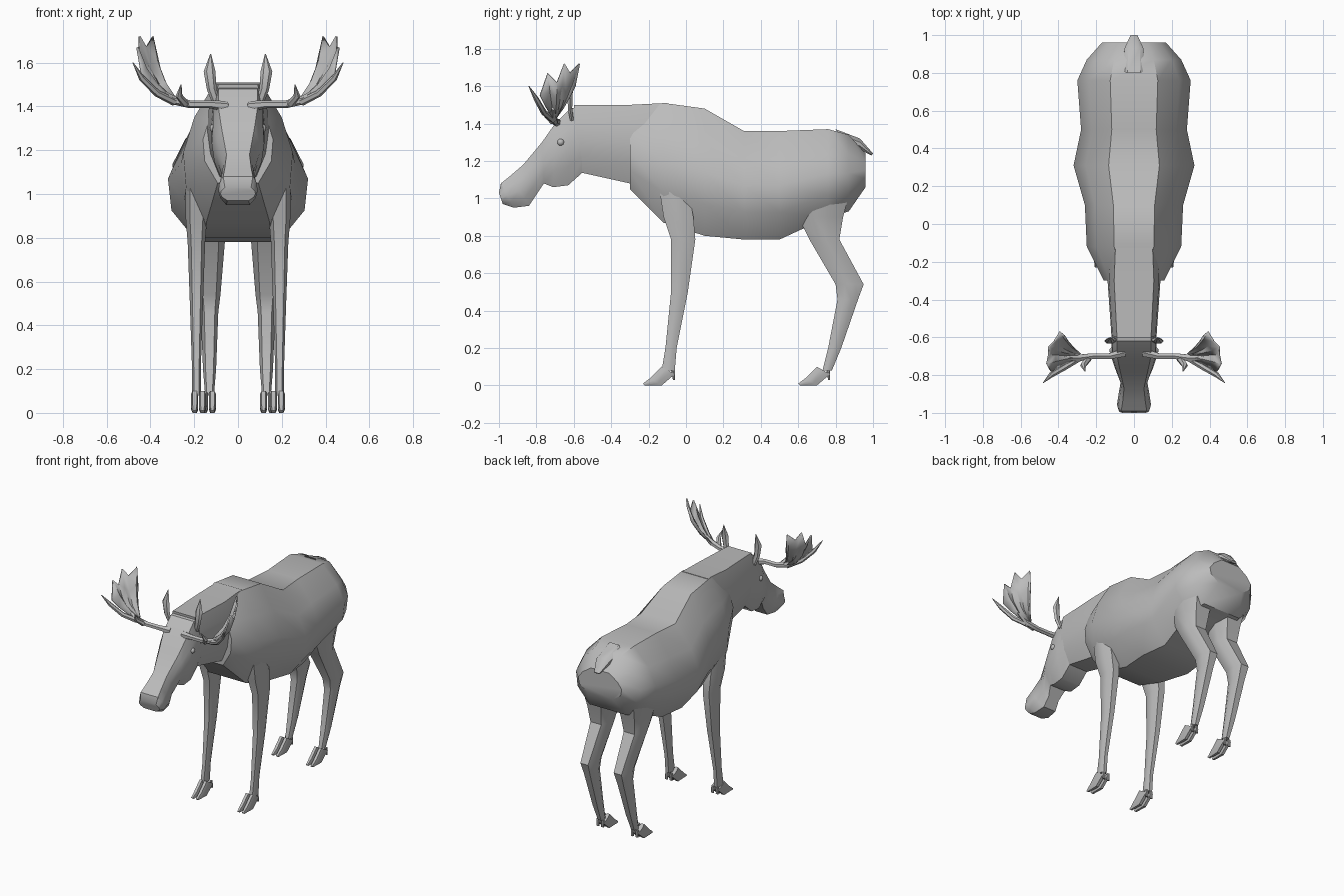
import bpy, bmesh, math
from mathutils import Vector

cube = bpy.data.objects.get("Cube")
if cube:
    bpy.data.objects.remove(cube, do_unlink=True)

GREY = (.5, .5, .5, 1)
hide = bpy.data.materials.new("grey_hide")
hide.use_nodes = True
hide.diffuse_color = GREY
hide.node_tree.nodes["Principled BSDF"].inputs["Base Color"].default_value = GREY

# Half width profiles from the upper edge of a section to its lower edge
BARREL = (.42, .8, 1, .95, .58)
SKULL = (.75, .95, 1, .9, .6)
SHANK = (.6, 1, 1, .6)


def finish(name, bm, mirror=False, thickness=0):
    """Turn a bmesh into a shaded object, mirrored over x if asked."""
    bmesh.ops.recalc_face_normals(bm, faces=bm.faces)
    mesh = bpy.data.meshes.new(name)
    bm.to_mesh(mesh)
    bm.free()
    mesh.materials.append(hide)
    mesh.shade_smooth()
    mesh.set_sharp_from_angle(angle=math.radians(35))
    part = bpy.data.objects.new(name, mesh)
    bpy.context.collection.objects.link(part)
    if thickness:
        solid = part.modifiers.new("thickness", 'SOLIDIFY')
        solid.thickness = thickness
        solid.offset = 0
    if mirror:
        part.modifiers.new("mirror", 'MIRROR')


def skin(bm, rings):
    """Bridge rings of points into a closed tube."""
    loops = [[bm.verts.new(point) for point in ring] for ring in rings]
    for first, second in zip(loops, loops[1:]):
        for i in range(len(first)):
            bm.faces.new((first[i - 1], first[i], second[i], second[i - 1]))
    bm.faces.new(loops[0])
    bm.faces.new(loops[-1])


def loft(bm, rows, shape, centre=0, shift=0):
    """Each row: upper y and z, lower y and z, half width."""
    rings = []
    for upper_y, upper_z, lower_y, lower_z, width in rows:
        upper = Vector((centre, upper_y + shift, upper_z))
        lower = Vector((centre, lower_y + shift, lower_z))
        spine = [upper.lerp(lower, i / (len(shape) - 1)) for i in range(len(shape))]
        reach = [Vector((width * factor, 0, 0)) for factor in shape]
        left = [point + out for point, out in zip(spine, reach)]
        right = [point - out for point, out in zip(spine, reach)]
        rings.append(left + right[::-1])
    skin(bm, rings)


def solid_loft(name, rows, shape):
    bm = bmesh.new()
    loft(bm, rows, shape)
    finish(name, bm)


def leg_pair(name, rows, centre):
    """Each row: front y, back y, height, half width."""
    bm = bmesh.new()
    level = [(front, z, back, z, width) for front, back, z, width in rows]
    loft(bm, level, SHANK, centre)
    finish(name, bm, mirror=True)


def tube(bm, path, sides=6, flatness=1):
    """Each path entry: x, y, z, radius."""
    points = [Vector(entry[:3]) for entry in path]
    rings = []
    for i, point in enumerate(points):
        before = points[max(i - 1, 0)]
        after = points[min(i + 1, len(points) - 1)]
        along = after - before
        across = along.cross(Vector((0, 1, 0))).normalized()
        depth = along.cross(across).normalized() * flatness
        ring = []
        for k in range(sides):
            turn = k * math.tau / sides
            offset = across * math.cos(turn) + depth * math.sin(turn)
            ring.append(point + offset * path[i][3])
        rings.append(ring)
    skin(bm, rings)


# Body from chest to rump: y, top, bottom, half width
body_rows = [
    (-.3, 1.45, 1.05, .16),
    (-.12, 1.51, .87, .25),
    (.1, 1.48, .8, .26),
    (.31, 1.36, .78, .32),
    (.5, 1.36, .78, .28),
    (.76, 1.37, .9, .3),
    (.87, 1.34, .93, .25),
    (.96, 1.24, 1.06, .17),
]
solid_loft("body", [(y, top, y, low, width) for y, top, low, width in body_rows], BARREL)

# Neck and withers
solid_loft("neck", [
    (-.1, 1.51, -.1, 1.1, .13),
    (-.3, 1.5, -.3, 1.08, .14),
    (-.6, 1.5, -.57, 1.14, .12),
], SKULL)

# Head from poll to muzzle
solid_loft("head", [
    (-.56, 1.49, -.54, 1.15, .12),
    (-.62, 1.48, -.63, 1.07, .12),
    (-.7, 1.4, -.71, 1.06, .12),
    (-.77, 1.3, -.76, 1.08, .1),
    (-.87, 1.18, -.8, 1.02, .07),
    (-.94, 1.12, -.84, .96, .08),
    (-.99, 1.08, -.92, .95, .09),
    (-1, 1.03, -.98, .97, .08),
], SKULL)

# Tail
solid_loft("tail", [
    (.8, 1.37, .84, 1.3, .06),
    (.93, 1.32, .93, 1.26, .05),
    (1, 1.24, .99, 1.23, .02),
], SHANK)

# Legs
leg_pair("front_legs", [
    (-.15, 0, 1.1, .05),
    (-.12, .04, .9, .05),
    (-.08, .05, .78, .04),
    (-.08, .01, .5, .03),
    (-.11, -.05, .2, .02),
    (-.13, -.06, .08, .02),
], centre=.19)
leg_pair("rear_legs", [
    (.56, .88, 1.05, .12),
    (.6, .84, .9, .09),
    (.66, .82, .78, .07),
    (.8, .95, .54, .05),
    (.81, .92, .46, .04),
    (.76, .83, .2, .03),
    (.73, .78, .08, .02),
], centre=.13)

# Cloven hooves with dewclaws
toe_rows = [
    (-.13, .1, -.06, .06, .016),
    (-.19, .04, -.13, 0, .016),
    (-.23, .01, -.22, 0, .01),
]
claw_rows = [(-.08, .08, -.06, .08, .01), (-.07, .03, -.06, .03, .01)]
for name, centre, shift in (("front_hooves", .18, 0), ("rear_hooves", .135, .83)):
    bm = bmesh.new()
    for spread in (-.018, .018):
        loft(bm, toe_rows, SHANK, centre + spread, shift)
        loft(bm, claw_rows, SHANK, centre + spread, shift)
    finish(name, bm, mirror=True)

# Antler beams with brow and front tines
bm = bmesh.new()
tube(bm, [(.05, -.68, 1.4, .025), (.13, -.7, 1.41, .018), (.22, -.7, 1.41, .018),
          (.3, -.71, 1.43, .02), (.37, -.71, 1.48, .01)])
tube(bm, [(.24, -.71, 1.41, .018), (.27, -.75, 1.45, .016), (.26, -.78, 1.5, .002)])
tube(bm, [(.29, -.71, 1.42, .018), (.37, -.76, 1.46, .016),
          (.44, -.8, 1.53, .014), (.48, -.84, 1.6, .002)])
finish("antler_beams", bm, mirror=True)

# Cupped antler palms: bands from the root out to a pointed rim
bm = bmesh.new()
root = Vector((.27, -.7, 1.42))
rim = [(.37, -.59, 1.6), (.39, -.57, 1.72), (.42, -.62, 1.67), (.45, -.65, 1.72),
       (.45, -.69, 1.62), (.46, -.74, 1.67), (.44, -.78, 1.55)]
cup = Vector((.12, 0, -.14))
bands = []
for reach in (.1, .4, .7, 1):
    band = []
    for i, tip in enumerate(rim):
        sag = reach * (1 - reach) * math.sin(math.pi * (i + 1) / (len(rim) + 1))
        band.append(bm.verts.new(root.lerp(Vector(tip), reach) + cup * sag))
    bands.append(band)
for inner, outer in zip(bands, bands[1:]):
    for i in range(1, len(rim)):
        bm.faces.new((inner[i - 1], inner[i], outer[i], outer[i - 1]))
finish("antler_palms", bm, mirror=True, thickness=.01)

# Ears
bm = bmesh.new()
tube(bm, [(.1, -.61, 1.42, .018), (.12, -.62, 1.48, .022),
          (.13, -.62, 1.56, .027), (.125, -.6, 1.64, .002)], flatness=.6)
finish("ears", bm, mirror=True)

# Eyes
bm = bmesh.new()
bmesh.ops.create_icosphere(bm, subdivisions=2, radius=.02)
bmesh.ops.translate(bm, verts=bm.verts, vec=(.11, -.67, 1.3))
finish("eyes", bm, mirror=True)
